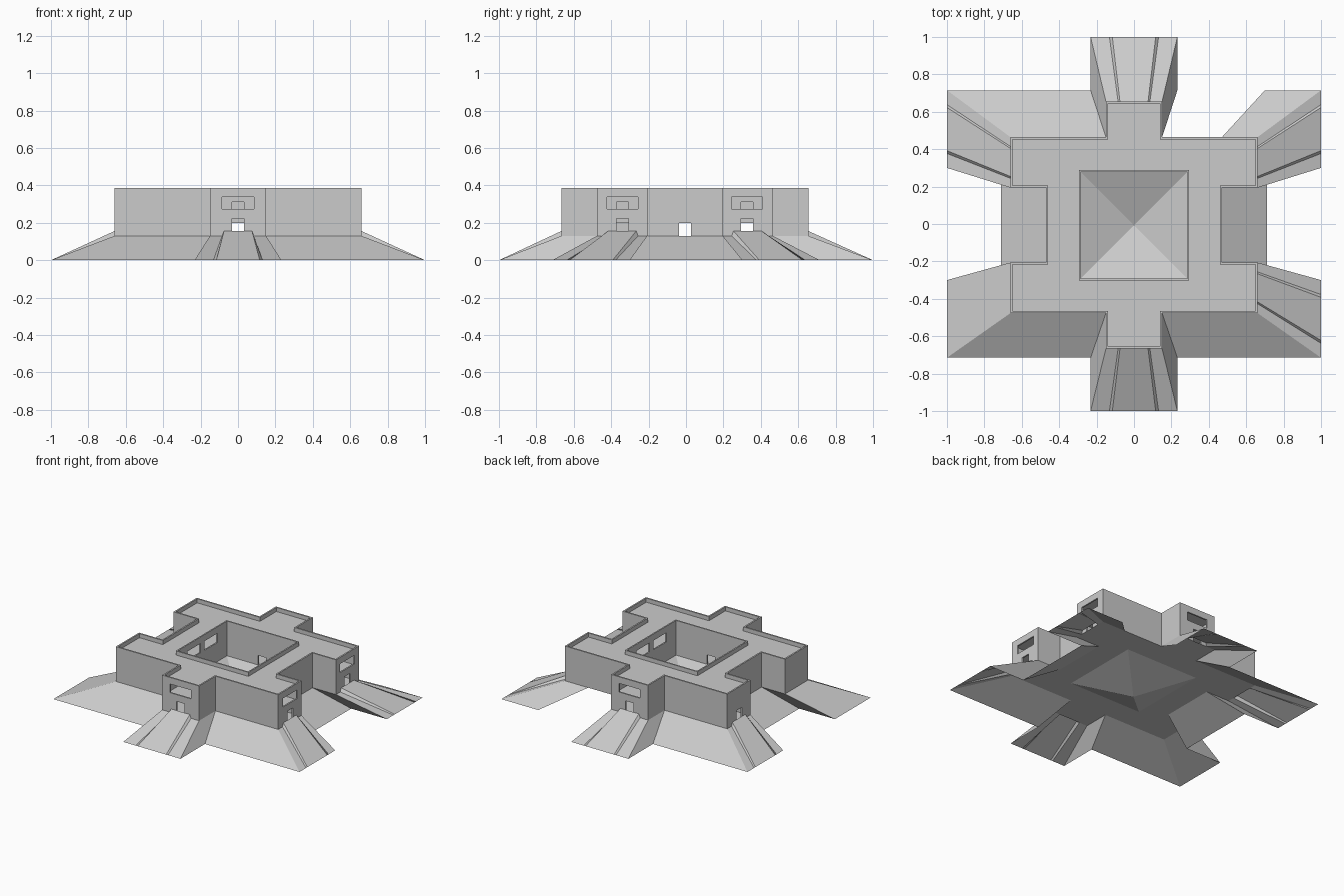
import bpy, bmesh
from mathutils import Vector

if "Cube" in bpy.data.objects:
    bpy.data.objects.remove(bpy.data.objects["Cube"])

SHIFT = -0.006                      # building sits slightly toward the front
Z0, ZTOP, ZROOF, ZUP = 0.13, 0.385, 0.355, 0.245

concrete = bpy.data.materials.new("grey concrete")
concrete.diffuse_color = (0.6, 0.6, 0.6, 1)
concrete.use_nodes = True
concrete.node_tree.nodes["Principled BSDF"].inputs["Base Color"].default_value = concrete.diffuse_color


def finish(name, bm):
    me = bpy.data.meshes.new(name)
    bm.to_mesh(me)
    bm.free()
    me.materials.append(concrete)
    ob = bpy.data.objects.new(name, me)
    bpy.context.collection.objects.link(ob)
    return ob


def mirror_loop(quarter, dy=0.0):
    """Counter-clockwise outline from its first quadrant."""
    pts = []
    for sx, sy, rev in ((1, 1, 0), (-1, 1, 1), (-1, -1, 0), (1, -1, 1)):
        q = quarter[::-1] if rev else quarter
        pts += [(x * sx, y * sy + dy) for x, y in q]
    return pts


def add_box(bm, x0, x1, y0, y1, z0, z1):
    v = bmesh.ops.create_cube(bm, size=1)["verts"]
    for p in v:
        p.co = Vector(((x0 + x1) / 2 + p.co.x * (x1 - x0),
                       (y0 + y1) / 2 + p.co.y * (y1 - y0),
                       (z0 + z1) / 2 + p.co.z * (z1 - z0)))


def opening(x, y, w, z0, z1, along):
    """Cutter box for a door or window in a wall running along x or y."""
    hx, hy = (w, 0.03) if along == "x" else (0.03, w)
    return (x - hx, x + hx, y + SHIFT - hy, y + SHIFT + hy, z0, z1)


def cut(ob, boxes):
    bm = bmesh.new()
    for b in boxes:
        add_box(bm, *b)
    cutter = finish("opening_cutter", bm)
    cutter.hide_render = True
    m = ob.modifiers.new("openings", "BOOLEAN")
    m.operation, m.solver, m.object = "DIFFERENCE", "EXACT", cutter
    bpy.context.view_layer.update()
    dg = bpy.context.evaluated_depsgraph_get()
    me = bpy.data.meshes.new_from_object(ob.evaluated_get(dg))
    ob.modifiers.clear()
    ob.data = me
    bpy.data.objects.remove(cutter)


def wall_ring(name, pts, thick, boxes):
    bm = bmesh.new()
    lo = [bm.verts.new((x, y, Z0)) for x, y in pts]
    hi = [bm.verts.new((x, y, ZTOP)) for x, y in pts]
    for i in range(len(pts)):
        j = (i + 1) % len(pts)
        bm.faces.new((lo[i], lo[j], hi[j], hi[i]))
    ob = finish(name, bm)
    s = ob.modifiers.new("thickness", "SOLIDIFY")
    s.thickness, s.offset, s.use_even_offset = thick, -1, True
    cut(ob, boxes)


def slab(name, z):
    """Flat plate filling the plan around the courtyard."""
    bm = bmesh.new()
    edges = []
    for loop in (plan, court):
        vs = [bm.verts.new((x, y, z)) for x, y in loop]
        edges += [bm.edges.new((vs[i], vs[(i + 1) % len(vs)])) for i in range(len(vs))]
    bmesh.ops.triangle_fill(bm, edges=edges, use_beauty=True, normal=(0, 0, 1))
    bmesh.ops.dissolve_limit(bm, angle_limit=0.01, verts=bm.verts, edges=bm.edges)
    for f in bm.faces:
        f.normal_update()
        if f.normal.z < 0:
            f.normal_flip()
    finish(name, bm)


plan = mirror_loop([(.47, .2), (.66, .2), (.66, .47), (.15, .47), (.15, .66)], SHIFT)
base = mirror_loop([(.71, .3), (1, .3), (1, .715), (.232, .715), (.232, 1)])
court = mirror_loop([(.295, .295)], SHIFT)
ARM = 0.333                         # centre line of the side arms

# outer walls with doors and windows
holes = []
for s in (1, -1):
    holes += [opening(0, .66 * s, .032, .1, .223, "x"),
              opening(0, .66 * s, .085, .273, .337, "x"),
              opening(.66, ARM * s, .032, .1, .223, "y"),
              opening(.66, ARM * s, .083, .273, .337, "y"),
              opening(.47 * s, 0, .032, .1, .2, "y")]
holes.append(opening(-.66, ARM, .032, .1, .223, "y"))
wall_ring("outer_walls", plan, 0.011, holes)

# courtyard walls
holes = []
for s in (1, -1):
    holes += [opening(0, .29 * s, .032, .1, .2, "x"),
              opening(.29 * s, 0, .032, .1, .2, "y")]
    holes += [opening(.29 * s, k * .098, .075, .27, .337, "y") for k in (1, -1)]
wall_ring("courtyard_walls", court, 0.01, holes)

# inner partitions across the mouth of each arm
for s in (1, -1):
    parts = [("x", 0, .47 * s, .14)] + [("y", .465 * s, ARM * k, .125) for k in (1, -1)]
    for along, x, y, half in parts:
        bm = bmesh.new()
        hx, hy = (half, .005) if along == "x" else (.005, half)
        add_box(bm, x - hx, x + hx, y + SHIFT - hy, y + SHIFT + hy, Z0, ZROOF)
        ob = finish("arm_partition", bm)
        cut(ob, [opening(x, y, .032, .1, .2, along), opening(x, y, .032, ZUP, .31, along)])

# floors and roof
slab("ground_floor", Z0)
slab("upper_floor", ZUP - 0.003)
slab("roof", ZROOF)

# sunken courtyard floor, an inverted pyramid
bm = bmesh.new()
tip = bm.verts.new((0, SHIFT, 0.005))
rim = [bm.verts.new((x, y, Z0)) for x, y in court]
for i in range(4):
    bm.faces.new((rim[i], rim[(i + 1) % 4], tip))
finish("courtyard_pit", bm)

# sloping skirt: plain banks, and ramps with a raised walkway at doors
RAMPS = (1, 4, 7, 14, 17)
bm = bmesh.new()
for i in range(20):
    j = (i + 1) % 20
    ta, tb = Vector(plan[i]), Vector(plan[j])
    ba, bb = Vector(base[i]), Vector(base[j])
    if i == 2:                      # this bank stops short
        tb, bb = Vector((.47, .47 + SHIFT)), Vector((.70, .715))
    cols = [(0, Z0), (1, Z0)]
    if i in RAMPS:
        L = (tb - ta).length
        a, b = .085 / L, .075 / L
        cols = [(0, Z0), (.5 - a, Z0), (.5 - b, .156), (.5 + b, .156), (.5 + a, Z0), (1, Z0)]
    top = [bm.verts.new((*ta.lerp(tb, t), z)) for t, z in cols]
    low = [bm.verts.new((*ba.lerp(bb, t), 0)) for t, z in cols]
    for k in range(len(cols) - 1):
        bm.faces.new((top[k], low[k], low[k + 1], top[k + 1]))
bmesh.ops.remove_doubles(bm, verts=bm.verts, dist=1e-5)
finish("earth_banks_and_ramps", bm)
